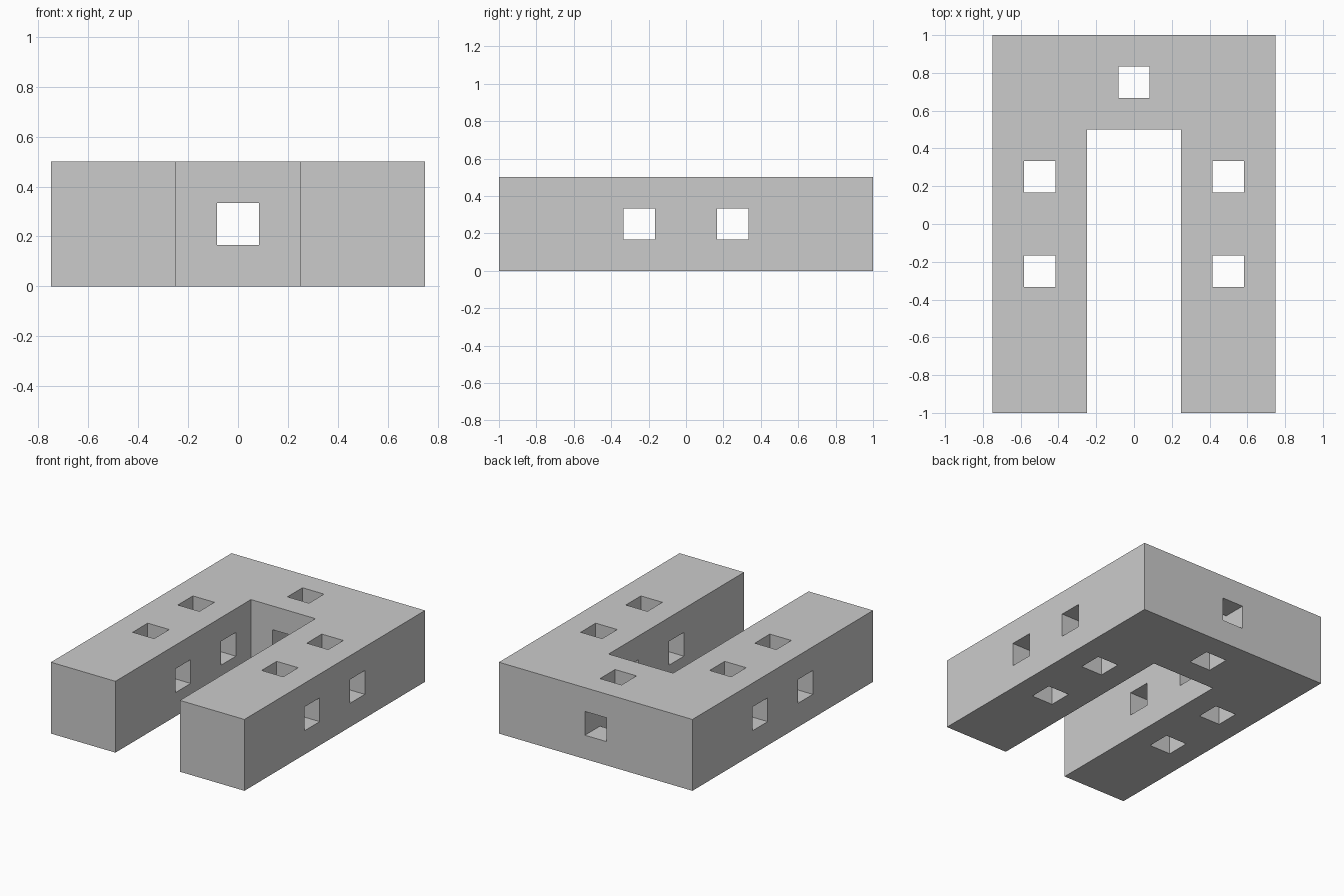
import bpy, bmesh
from mathutils import Vector

if "Cube" in bpy.data.objects:
    bpy.data.objects.remove(bpy.data.objects["Cube"])

U = 1 / 6                       # hole width; each 0.5 block is 3 units wide
NX, NY, NZ = 9, 12, 3
AXES = [Vector((1, 0, 0)), Vector((0, 1, 0)), Vector((0, 0, 1))]


def solid(x, y, z):
    if not (0 <= x < NX and 0 <= y < NY and 0 <= z < NZ):
        return False
    if 3 <= x < 6 and y < 9:                        # slot between the arms
        return False
    if x in (1, 7) and y in (4, 7):                 # vertical holes in arms
        return False
    if y in (4, 7) and z == 1:                      # sideways holes in arms
        return False
    if x == 4 and (y == 10 or z == 1):              # crossed holes in the bridge
        return False
    return True


# U-shaped beam: skin every boundary between solid and empty units
bm = bmesh.new()
verts = {}


def vert(p):
    key = tuple(round(c) for c in p)
    if key not in verts:
        x, y, z = key
        verts[key] = bm.verts.new(((x - NX / 2) * U, (y - NY / 2) * U, z * U))
    return verts[key]


for x in range(NX):
    for y in range(NY):
        for z in range(NZ):
            if not solid(x, y, z):
                continue
            for i in range(3):
                a, b, n = AXES[(i + 1) % 3], AXES[(i + 2) % 3], AXES[i]
                for side in (0, 1):
                    step = n * (2 * side - 1)
                    if solid(x + int(step.x), y + int(step.y), z + int(step.z)):
                        continue
                    o = Vector((x, y, z)) + n * side
                    ring = [o, o + a, o + a + b, o + b]
                    bm.faces.new([vert(p) for p in (ring if side else ring[::-1])])

# Merge the flat unit squares into large faces
bmesh.ops.dissolve_limit(bm, angle_limit=0.01, verts=bm.verts[:], edges=bm.edges[:])
mesh = bpy.data.meshes.new("u_shaped_beam")
bm.to_mesh(mesh)
bm.free()
bpy.context.collection.objects.link(bpy.data.objects.new("u_shaped_beam", mesh))
